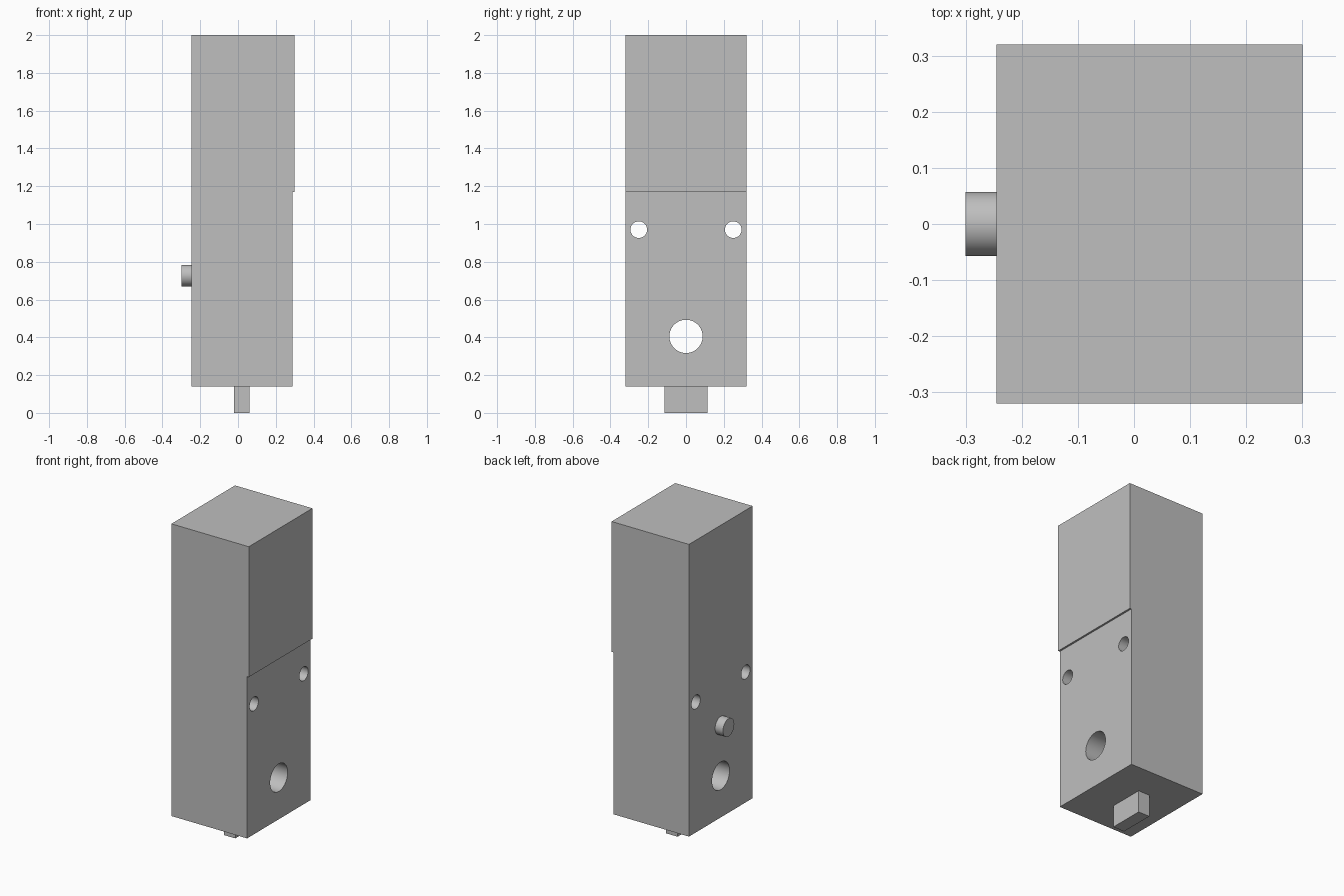
import bpy
import math

cube = bpy.data.objects.get("Cube")
if cube:
    bpy.data.objects.remove(cube, do_unlink=True)

# Single grey finish
grey = bpy.data.materials.new("light_grey")
grey.use_nodes = True
grey.diffuse_color = (0.52, 0.52, 0.52, 1)
grey.node_tree.nodes["Principled BSDF"].inputs["Base Color"].default_value = grey.diffuse_color


def box(name, low, high):
    centre = [(a + b) / 2 for a, b in zip(low, high)]
    bpy.ops.mesh.primitive_cube_add(size=1, location=centre)
    ob = bpy.context.object
    ob.name = name
    ob.scale = [b - a for a, b in zip(low, high)]
    bpy.ops.object.transform_apply(location=False, rotation=False, scale=True)
    ob.data.materials.append(grey)
    return ob


def rod(name, x0, x1, y, z, radius):
    """Cylinder lying along x."""
    bpy.ops.mesh.primitive_cylinder_add(
        vertices=64, radius=radius, depth=x1 - x0,
        location=((x0 + x1) / 2, y, z), rotation=(0, math.pi / 2, 0))
    ob = bpy.context.object
    ob.name = name
    ob.data.materials.append(grey)
    return ob


def smooth(ob):
    bpy.ops.object.select_all(action='DESELECT')
    ob.select_set(True)
    bpy.context.view_layer.objects.active = ob
    bpy.ops.object.shade_smooth_by_angle(angle=math.radians(30))


back, half_width = -0.245, 0.32
base, seam = 0.14, 1.17

# Lower housing, with the slightly deeper cover above it
housing = box("lower_housing", (back, -half_width, base), (0.288, half_width, seam))
box("upper_cover", (back, -half_width, seam), (0.3, half_width, 2))

# Two mounting holes and one large bore through the housing
for name, y, z, radius in (("mount_hole_a", -0.25, 0.97, 0.044),
                           ("mount_hole_b", 0.25, 0.97, 0.044),
                           ("main_bore", 0, 0.405, 0.088)):
    cutter = rod(name + "_cutter", -0.5, 0.5, y, z, radius)
    mod = housing.modifiers.new(name, 'BOOLEAN')
    mod.operation = 'DIFFERENCE'
    mod.solver = 'EXACT'
    mod.object = cutter
    bpy.context.view_layer.objects.active = housing
    bpy.ops.object.modifier_apply(modifier=mod.name)
    bpy.data.objects.remove(cutter, do_unlink=True)
smooth(housing)

# Side pin and bottom tab
smooth(rod("side_pin", -0.3, back, 0, 0.727, 0.057))
box("bottom_tab", (-0.02, -0.113, 0), (0.06, 0.113, base))
